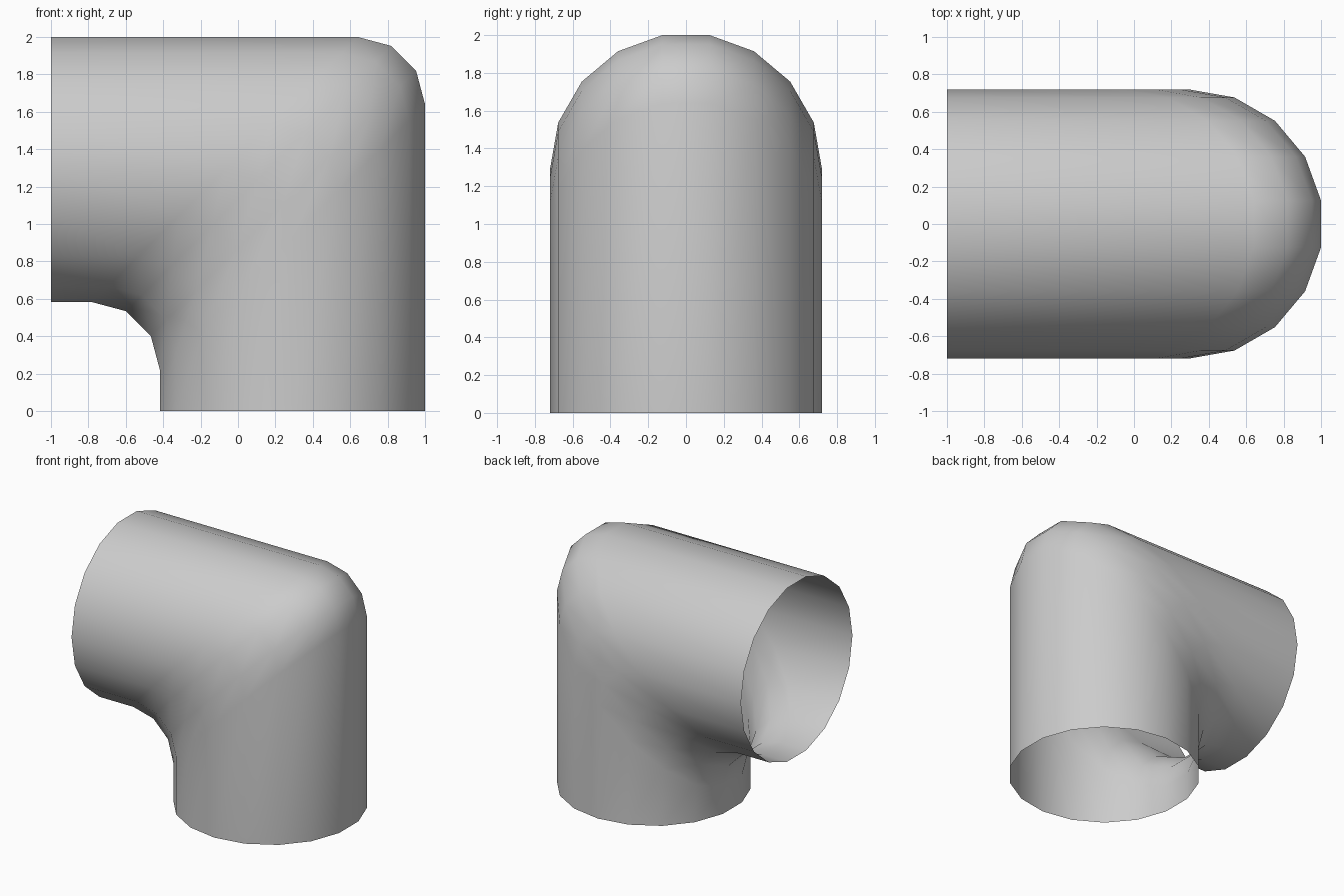
import bpy
import bmesh
from math import cos, sin, radians

if "Cube" in bpy.data.objects:
    bpy.data.objects.remove(bpy.data.objects["Cube"])

SIDES = 18       # flat facet on the outer side
RADIUS = 0.72
BEND = 0.36      # rounding of the elbow corner
STEPS = 3
CX = 1.0 - RADIUS * cos(radians(10))      # axis of the upright leg
CZ = 2.0 - RADIUS * cos(radians(10))      # axis of the horizontal leg


def path(u):
    """Lengthwise line of the pipe, shifted u outward along the mitre."""
    pts = [(CX + u, 0.0)]
    for s in range(STEPS + 1):
        a = radians(90 * s / STEPS)
        pts.append((CX + u - BEND + BEND * cos(a), CZ + u - BEND + BEND * sin(a)))
    return pts + [(-1.0, CZ + u)]


# Open elbow pipe: one mitred line per side, skinned with quads
bm = bmesh.new()
lines = []
for i in range(SIDES):
    a = radians(10 + 360 * i / SIDES)
    lines.append([bm.verts.new((x, RADIUS * sin(a), z))
                  for x, z in path(RADIUS * cos(a))])
for i in range(SIDES):
    p, q = lines[i], lines[(i + 1) % SIDES]
    for j in range(len(p) - 1):
        face = bm.faces.new((p[j], q[j], q[j + 1], p[j + 1]))
        face.smooth = True

mesh = bpy.data.meshes.new("elbow_pipe")
bm.to_mesh(mesh)
bm.free()
pipe = bpy.data.objects.new("elbow_pipe", mesh)
bpy.context.collection.objects.link(pipe)
